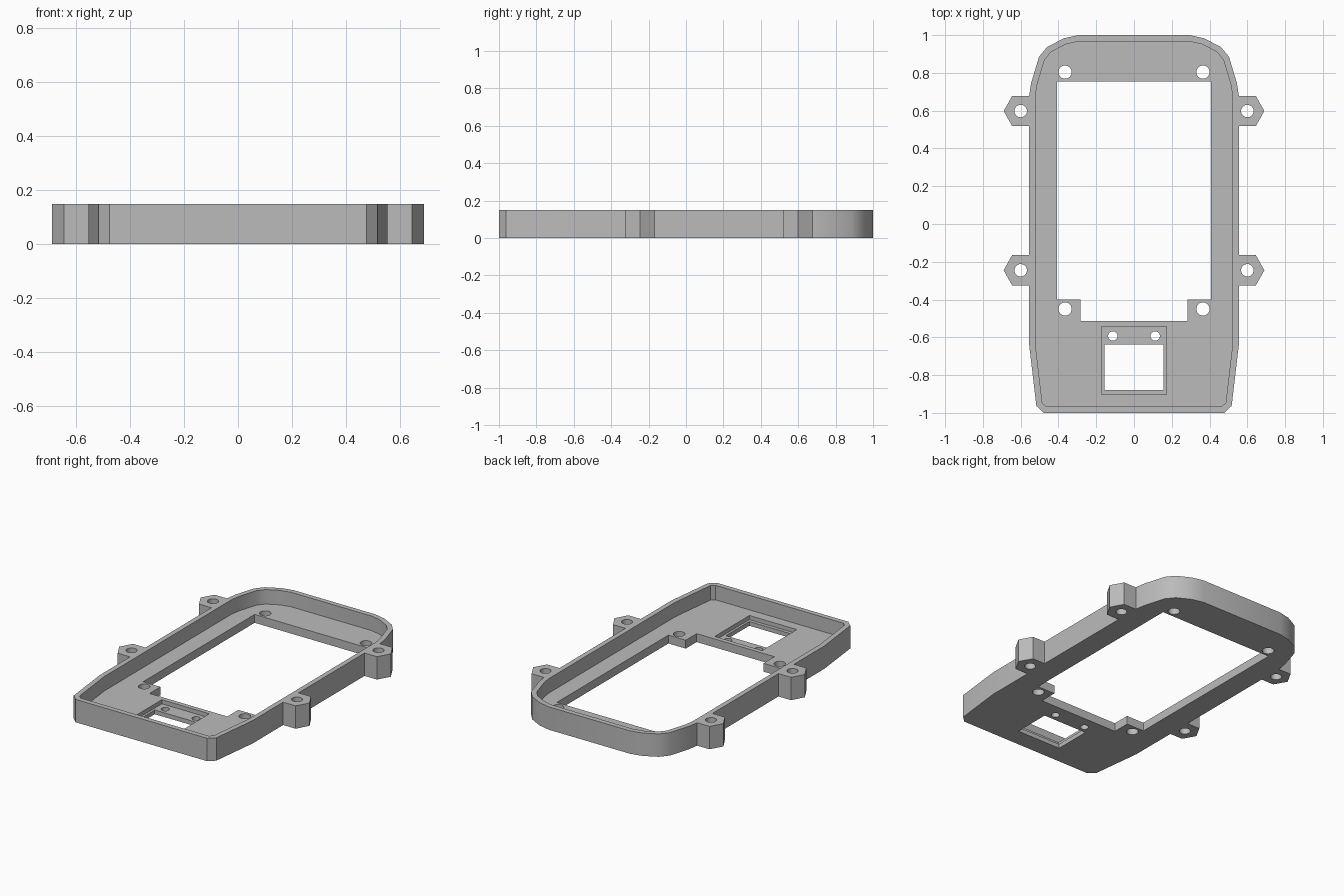
import bpy
import math
from mathutils import Vector

cube = bpy.data.objects.get("Cube")
if cube:
    bpy.data.objects.remove(cube, do_unlink=True)

HEIGHT, FLOOR, RECESS, WALL = 0.15, 0.055, 0.028, 0.033

grey = bpy.data.materials.new("plain grey")
grey.use_nodes = True
grey.diffuse_color = (0.5, 0.5, 0.5, 1)
grey.node_tree.nodes["Principled BSDF"].inputs["Base Color"].default_value = (0.5, 0.5, 0.5, 1)


def prism(name, points, low, high):
    """Extrude a counter-clockwise outline between two heights."""
    n = len(points)
    verts = [(x, y, z) for z in (low, high) for x, y in points]
    faces = [list(range(n))[::-1], list(range(n, 2 * n))]
    faces += [[i, (i + 1) % n, n + (i + 1) % n, n + i] for i in range(n)]
    mesh = bpy.data.meshes.new(name)
    mesh.from_pydata(verts, [], faces)
    mesh.materials.append(grey)
    obj = bpy.data.objects.new(name, mesh)
    bpy.context.collection.objects.link(obj)
    return obj


def mirrored(half):
    """Complete a right-hand outline with its mirror image."""
    return half + [(-x, y) for x, y in reversed(half)]


def box(x, y0, y1):
    return mirrored([(x, y0), (x, y1)])


def circle(x, y, r, sides=32):
    return [(x + r * math.cos(math.tau * i / sides),
             y + r * math.sin(math.tau * i / sides)) for i in range(sides)]


def inset(points, d):
    """Move every edge of an outline inwards by d."""
    result = []
    for i, p in enumerate(points):
        p = Vector(p)
        a = (p - Vector(points[i - 1])).normalized()
        b = (Vector(points[(i + 1) % len(points)]) - p).normalized()
        na, nb = Vector((-a.y, a.x)), Vector((-b.y, b.x))
        result.append(tuple(p + (na + nb) * d / (1 + na.dot(nb))))
    return result


def combine(target, other, operation):
    """Apply a boolean and discard the helper."""
    mod = target.modifiers.new("shape", "BOOLEAN")
    mod.operation, mod.solver, mod.object = operation, "EXACT", other
    bpy.context.view_layer.objects.active = target
    bpy.ops.object.modifier_apply(modifier=mod.name)
    bpy.data.objects.remove(other, do_unlink=True)


def cut(points, low=-0.1, high=0.3):
    combine(frame, prism("cutter", points, low, high), "DIFFERENCE")


# Outer shell
outline = mirrored([(0.477, -1), (0.517, -0.963), (0.555, -0.64), (0.555, 0.68),
                    (0.545, 0.745), (0.503, 0.885), (0.46, 0.937),
                    (0.372, 0.983), (0.295, 1)])
frame = prism("case_frame", outline, 0, HEIGHT)

# Hexagonal screw lugs with flat sides running into the wall
lug_spots = [(s, y) for s in (-1, 1) for y in (0.598, -0.245)]
for s, y in lug_spots:
    lug = [(0.54, y - 0.08), (0.645, y - 0.08), (0.69, y),
           (0.645, y + 0.08), (0.54, y + 0.08)]
    if s < 0:
        lug = [(-px, py) for px, py in reversed(lug)]
    combine(frame, prism("lug", lug, 0, HEIGHT), "UNION")

# Tray cavity, main opening with its lower notch, recess and small window
cut(inset(outline, WALL), FLOOR)
cut(mirrored([(0.282, -0.513), (0.282, -0.4), (0.408, -0.4), (0.408, 0.755)]))
cut(box(0.172, -0.902, -0.543), RECESS)
cut(box(0.157, -0.88, -0.638))

# Screw holes
for s, y in lug_spots:
    cut(circle(s * 0.6, y, 0.033))
for s in (-1, 1):
    cut(circle(s * 0.365, 0.804, 0.035))
    cut(circle(s * 0.365, -0.45, 0.035))
    cut(circle(s * 0.112, -0.593, 0.025))

# Smooth rounded back and holes, crisp edges elsewhere
bpy.ops.object.select_all(action="DESELECT")
frame.select_set(True)
bpy.context.view_layer.objects.active = frame
bpy.ops.object.shade_smooth_by_angle(angle=math.radians(30))
